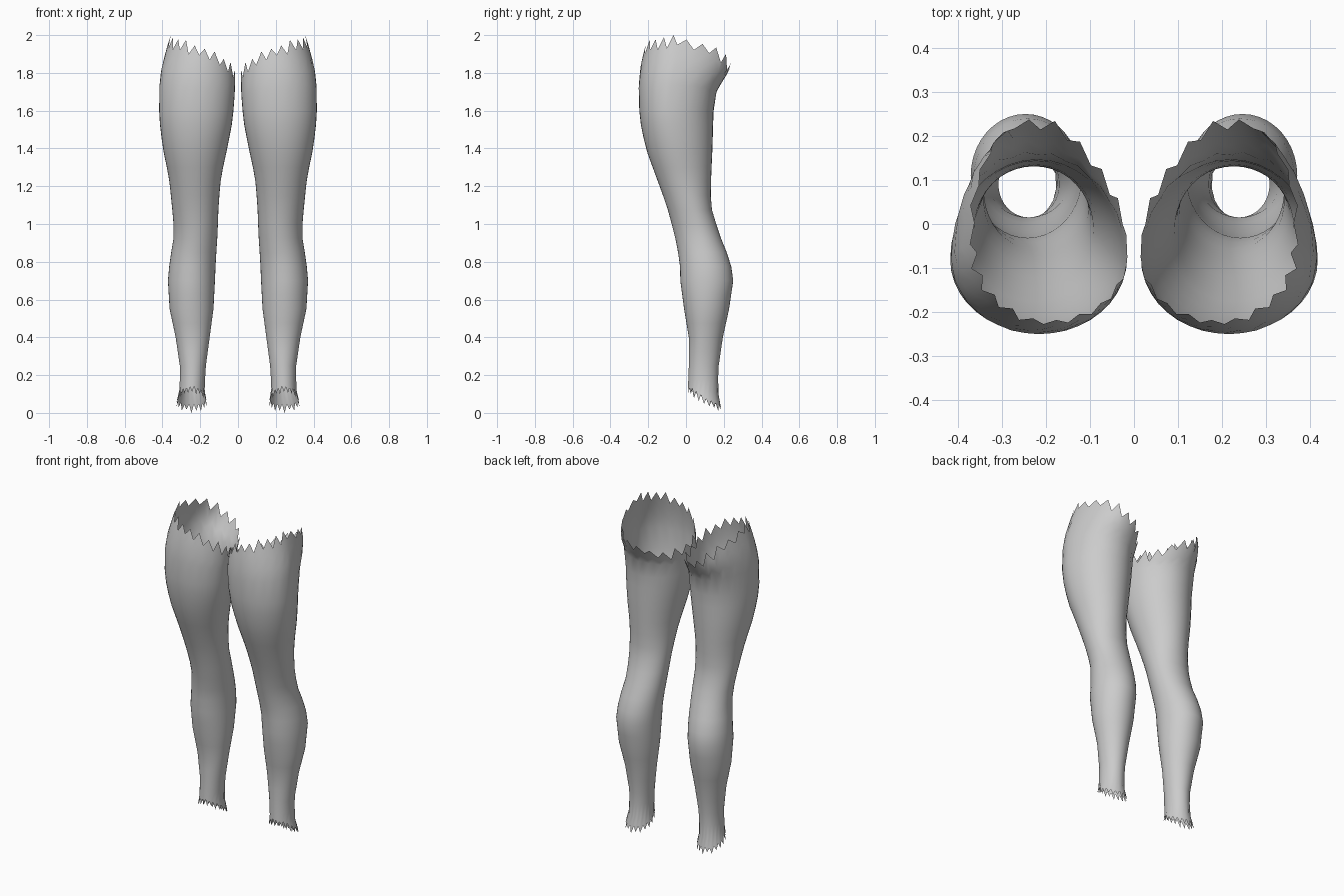
import bpy, bmesh, math, random

if "Cube" in bpy.data.objects:
    bpy.data.objects.remove(bpy.data.objects["Cube"])

SEG = 40
# Leg sections: height, inner x, outer x, front y, widest y, back y
SECTIONS = [
    (0.00, .160, .335, .000, .100, .190), (0.06, .165, .325, .005, .095, .180),
    (0.12, .178, .308, .010, .090, .167), (0.25, .170, .308, .015, .090, .173),
    (0.40, .150, .330, .015, .095, .195), (0.55, .130, .362, -.010, .105, .228),
    (0.70, .122, .371, -.030, .110, .250), (0.80, .118, .362, -.032, .105, .236),
    (0.95, .108, .337, -.062, .070, .175), (1.10, .103, .350, -.103, .025, .130),
    (1.25, .090, .366, -.158, -.020, .133), (1.40, .057, .398, -.213, -.055, .140),
    (1.55, .028, .416, -.244, -.080, .144), (1.68, .018, .420, -.252, -.085, .150),
    (1.75, .015, .414, -.249, -.075, .190), (1.83, .015, .405, -.241, -.060, .240),
    (2.00, .040, .358, -.205, -.040, .250),
]
# Torn edges: angle (0 outer, 90 back, 180 inner, 270 front), height
TOP_EDGE = [(0, 1.97), (45, 1.91), (80, 1.83), (110, 1.79), (135, 1.74), (180, 1.77),
            (210, 1.83), (240, 1.88), (270, 1.92), (315, 1.955), (360, 1.97)]
BOTTOM_EDGE = [(0, .065), (50, .035), (90, .025), (130, .035), (180, .065),
               (225, .11), (270, .125), (315, .11), (360, .065)]


def sample(table, t):
    """Linear lookup of every column after the first."""
    t = min(max(t, table[0][0]), table[-1][0])
    for a, b in zip(table, table[1:]):
        if t <= b[0]:
            f = (t - a[0]) / (b[0] - a[0])
            return [p + (q - p) * f for p, q in zip(a[1:], b[1:])]


def surface_point(deg, z):
    xi, xo, yf, yc, yb = sample(SECTIONS, z)
    c, s = math.cos(math.radians(deg)), math.sin(math.radians(deg))
    x = (xi + xo) / 2 + (xo - xi) / 2 * c
    y = yc + (yb - yc if s > 0 else yc - yf) * s
    return x, y, z


def torn(table, depth, rng):
    """Zigzag edge heights around the leg."""
    out = []
    for i in range(SEG):
        z = sample(table, 360 * i / SEG)[0]
        out.append(z + (1 if i % 2 else -1) * depth * rng.uniform(.5, 1.1))
    return out


def build_leg(name, side, mat):
    rng = random.Random(4)
    top = [min(z, 2.0) for z in torn(TOP_EDGE, .033, rng)]
    top[SEG - 1] = 2.0
    bottom = [max(z, 0.0) for z in torn(BOTTOM_EDGE, .022, rng)]
    bottom[10] = 0.0
    # Ring heights: torn cuff, regular body, torn thigh opening
    rings = [bottom, [b + (.18 - b) * .5 for b in bottom], [.18] * SEG]
    z = .25
    while z < 1.64:
        rings.append([z] * SEG)
        z += .075
    for f in (.25, .5, .75, 1):
        rings.append([1.66 + (t - 1.66) * f for t in top])
    bm = bmesh.new()
    grid = []
    for ring in rings:
        row = []
        for i, h in enumerate(ring):
            x, y, h = surface_point(360 * i / SEG, h)
            row.append(bm.verts.new((side * x, y, h)))
        grid.append(row)
    for lo, hi in zip(grid, grid[1:]):
        for i in range(SEG):
            j = (i + 1) % SEG
            quad = (lo[i], lo[j], hi[j], hi[i])
            f = bm.faces.new(quad if side > 0 else quad[::-1])
            f.smooth = True
    mesh = bpy.data.meshes.new(name)
    bm.to_mesh(mesh)
    bm.free()
    mesh.materials.append(mat)
    bpy.context.collection.objects.link(bpy.data.objects.new(name, mesh))


grey = bpy.data.materials.new("light_grey")
grey.diffuse_color = (.6, .6, .6, 1)
grey.use_nodes = True
grey.node_tree.nodes["Principled BSDF"].inputs["Base Color"].default_value = grey.diffuse_color
build_leg("left_leg", 1, grey)
build_leg("right_leg", -1, grey)
